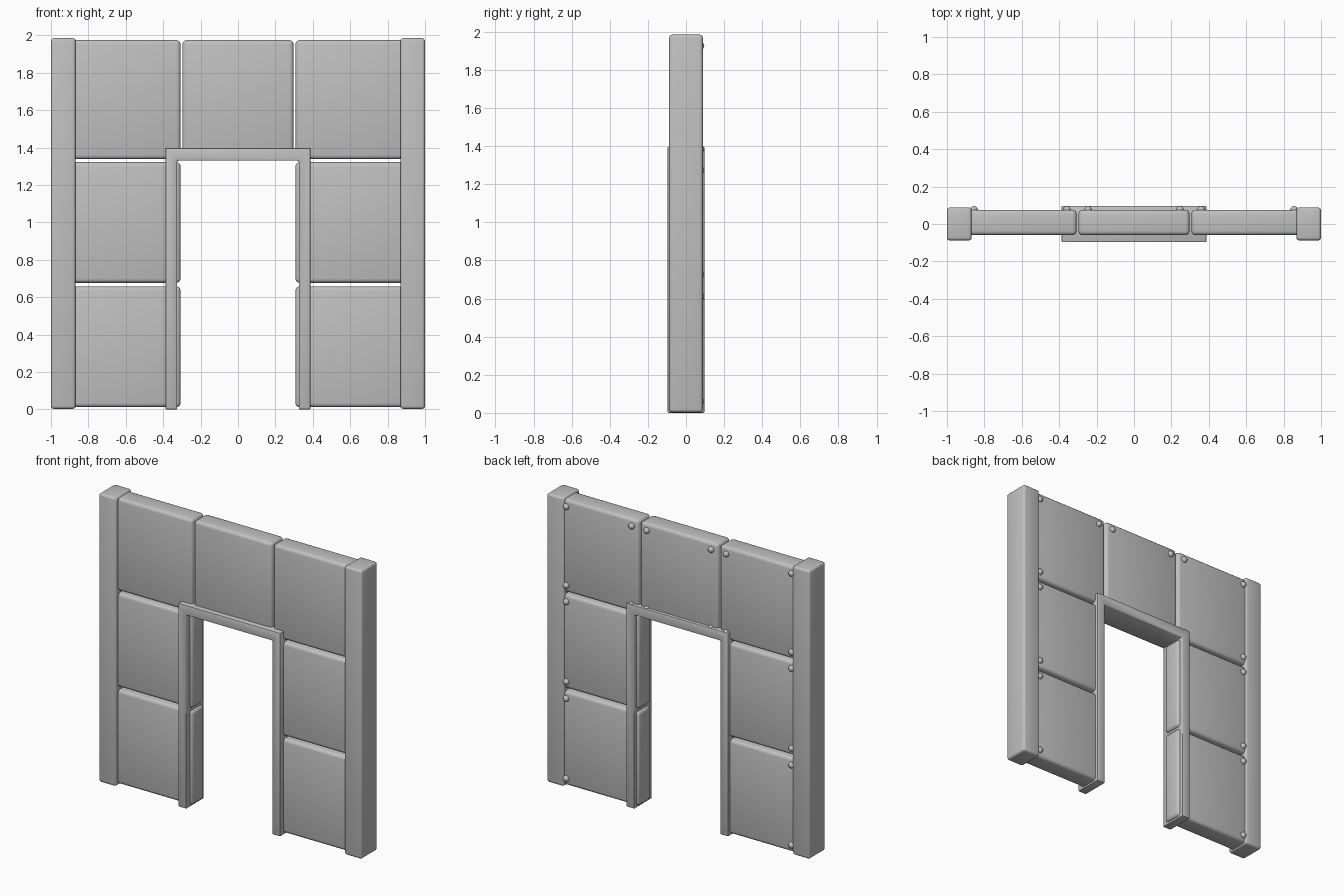
import bpy, bmesh, math

if "Cube" in bpy.data.objects:
    bpy.data.objects.remove(bpy.data.objects["Cube"])

grey = bpy.data.materials.new("plain grey")
grey.diffuse_color = (0.53, 0.53, 0.53, 1)
grey.use_nodes = True
grey.node_tree.nodes["Principled BSDF"].inputs["Base Color"].default_value = grey.diffuse_color


def finish(name, bm, bevel=0.0, segments=3):
    """Turn a bmesh into a smooth-shaded, optionally bevelled object."""
    bmesh.ops.recalc_face_normals(bm, faces=bm.faces[:])
    if bevel:
        bmesh.ops.bevel(bm, geom=bm.edges[:], offset=bevel, segments=segments,
                        profile=0.5, affect='EDGES', clamp_overlap=True)
    for f in bm.faces:
        f.smooth = True
    me = bpy.data.meshes.new(name)
    bm.to_mesh(me)
    bm.free()
    me.materials.append(grey)
    ob = bpy.data.objects.new(name, me)
    bpy.context.collection.objects.link(ob)
    bpy.ops.object.select_all(action='DESELECT')
    ob.select_set(True)
    bpy.context.view_layer.objects.active = ob
    bpy.ops.object.shade_smooth_by_angle(angle=math.radians(35))
    return ob


def prism(name, outline, y0, y1, bevel, segments=3):
    """Extrude an x-z outline from y0 to y1."""
    bm = bmesh.new()
    face = bm.faces.new([bm.verts.new((x, y0, z)) for x, z in outline])
    new = bmesh.ops.extrude_face_region(bm, geom=[face])["geom"]
    verts = [v for v in new if isinstance(v, bmesh.types.BMVert)]
    bmesh.ops.translate(bm, verts=verts, vec=(0, y1 - y0, 0))
    return finish(name, bm, bevel, segments)


def box(name, x0, x1, y0, y1, z0, z1, bevel):
    return prism(name, [(x0, z0), (x1, z0), (x1, z1), (x0, z1)], y0, y1, bevel)


def rivet(name, x, z):
    bm = bmesh.new()
    bmesh.ops.create_uvsphere(bm, u_segments=16, v_segments=10, radius=0.021)
    bmesh.ops.translate(bm, verts=bm.verts[:], vec=(x, 0.075, z))
    return finish(name, bm)


def panel(name, x0, x1, z0, z1):
    """Wall panel with a rivet in each back corner."""
    box(name, x0, x1, -0.06, 0.076, z0, z1, 0.022)
    for x in (x0 + 0.052, x1 - 0.052):
        for z in (z0 + 0.048, z1 - 0.048):
            rivet(name + "_rivet", x, z)


# Outer posts and side panels
for side, s in (("left", -1), ("right", 1)):
    a, b = sorted((s * 0.868, s * 1.0))
    box(side + "_post", a, b, -0.088, 0.088, 0.003, 1.985, 0.016)
    a, b = sorted((s * 0.307, s * 0.908))
    for level, z0, z1 in (("lower", 0.012, 0.658), ("middle", 0.677, 1.322),
                          ("upper", 1.338, 1.975)):
        panel(f"{side}_{level}_panel", a, b, z0, z1)

# Panel above the doorway
panel("centre_panel", -0.297, 0.297, 1.338, 1.975)

# Door frame
w, i, t = 0.388, 0.325, 1.398
prism("door_frame", [(-w, 0), (-i, 0), (-i, 1.33), (i, 1.33), (i, 0), (w, 0),
                     (w, t), (-w, t)], -0.097, 0.097, 0.007, 2)
